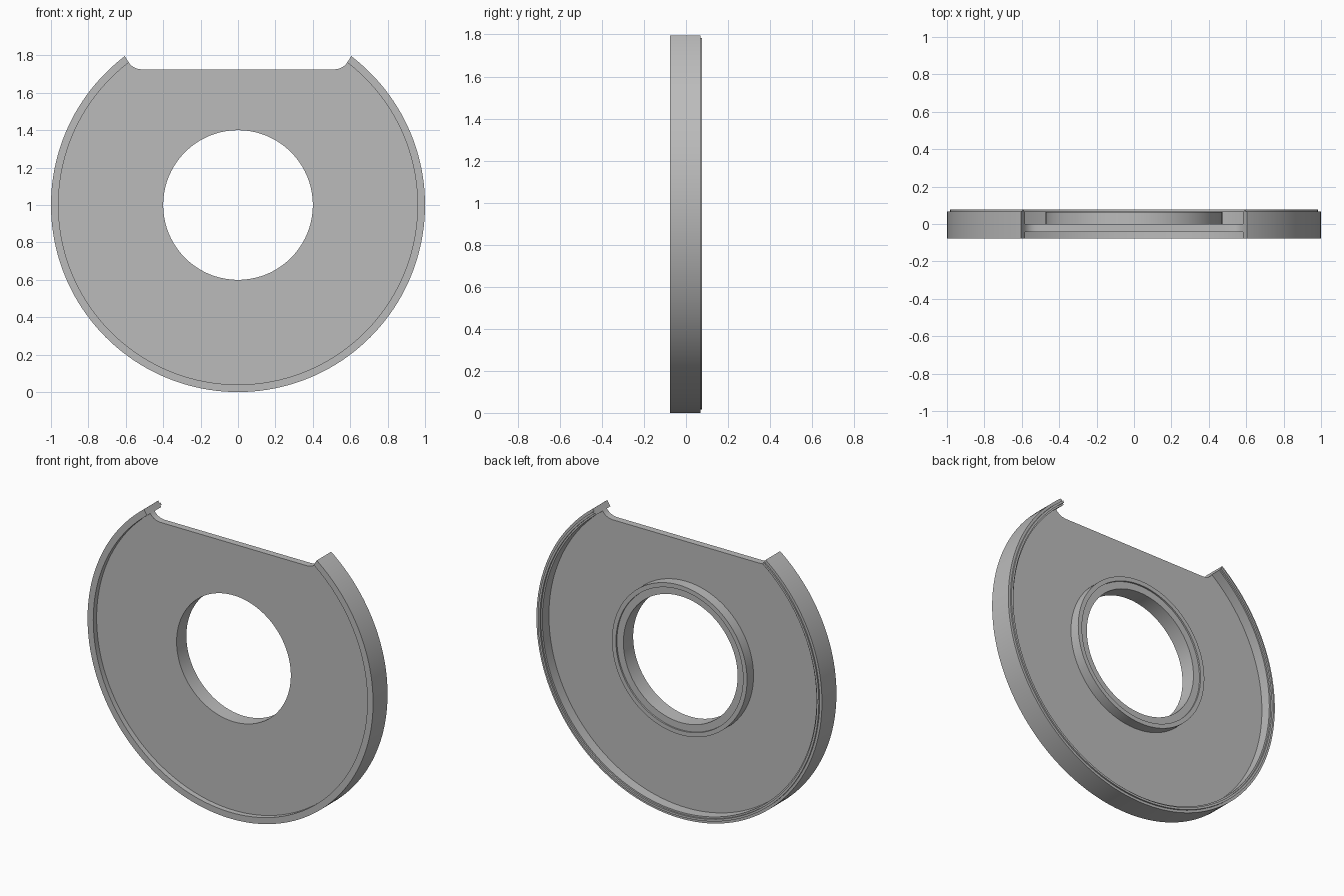
import bpy, bmesh, math

cube = bpy.data.objects.get("Cube")
if cube:
    bpy.data.objects.remove(cube, do_unlink=True)

grey = bpy.data.materials.new("plain grey")
grey.use_nodes = True
colour = (0.5, 0.5, 0.5, 1)
grey.diffuse_color = colour
grey.node_tree.nodes["Principled BSDF"].inputs["Base Color"].default_value = colour

SEGMENTS = 160
CENTRE_Z = 1.0


def add_object(name, bm):
    bmesh.ops.recalc_face_normals(bm, faces=bm.faces)
    mesh = bpy.data.meshes.new(name)
    bm.to_mesh(mesh)
    bm.free()
    mesh.materials.append(grey)
    obj = bpy.data.objects.new(name, mesh)
    bpy.context.collection.objects.link(obj)
    return obj


def lathe(name, profile):
    """Revolve a closed (radius, y) profile around the y axis."""
    bm = bmesh.new()
    rings = []
    for i in range(SEGMENTS):
        a = 2 * math.pi * i / SEGMENTS
        rings.append([bm.verts.new((r * math.cos(a), y, CENTRE_Z + r * math.sin(a)))
                      for r, y in profile])
    n = len(profile)
    for i, ring in enumerate(rings):
        after = rings[(i + 1) % SEGMENTS]
        for j in range(n):
            k = (j + 1) % n
            bm.faces.new((ring[j], ring[k], after[k], after[j]))
    return add_object(name, bm)


# Dished plate with a stepped outer rim and a stepped hub around the bore
profile = [
    (0.40, -0.043), (0.96, -0.043), (0.96, -0.077), (1.0, -0.077),   # front
    (1.0, 0.068), (0.984, 0.068), (0.984, 0.077), (0.97, 0.077),     # rear lip
    (0.97, 0.066), (0.96, 0.066), (0.96, 0.0),                       # rim wall
    (0.473, 0.0), (0.473, 0.065), (0.445, 0.065),                    # hub
    (0.445, 0.055), (0.40, 0.055),
]
plate = lathe("ring_plate", profile)

# Flat notch across the top, with rounded corners running up to the rim tips
half = [(0.515, 1.725), (0.54, 1.729), (0.56, 1.738), (0.576, 1.751),
        (0.588, 1.768), (0.605, 1.796), (0.67, 1.9), (0.67, 2.1)]
outline = half + [(-x, z) for x, z in reversed(half)]
bm = bmesh.new()
face = bm.faces.new([bm.verts.new((x, -0.3, z)) for x, z in outline])
extruded = bmesh.ops.extrude_face_region(bm, geom=[face])["geom"]
bmesh.ops.translate(bm, vec=(0, 0.6, 0),
                    verts=[v for v in extruded if isinstance(v, bmesh.types.BMVert)])
cutter = add_object("notch_cutter", bm)
cutter.hide_render = True

cut = plate.modifiers.new("top_notch", "BOOLEAN")
cut.operation = "DIFFERENCE"
cut.solver = "EXACT"
cut.object = cutter

bpy.ops.object.select_all(action="DESELECT")
plate.select_set(True)
bpy.context.view_layer.objects.active = plate
bpy.ops.object.modifier_apply(modifier=cut.name)
bpy.data.objects.remove(cutter, do_unlink=True)
bpy.ops.object.shade_smooth_by_angle(angle=math.radians(30))
